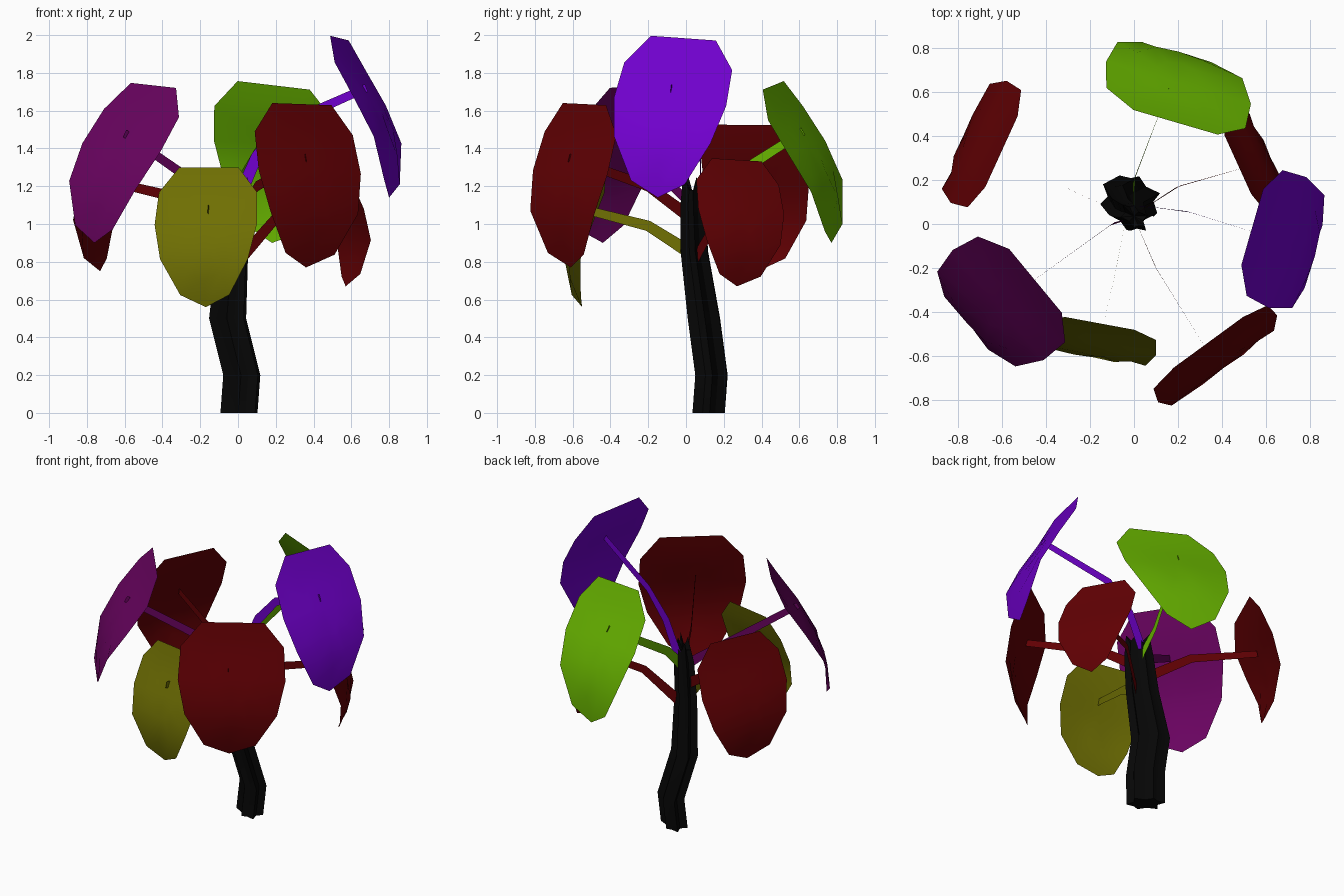
import bpy, math
from mathutils import Vector as V

if "Cube" in bpy.data.objects:
    bpy.data.objects.remove(bpy.data.objects["Cube"])


def material(name, rgb):
    m = bpy.data.materials.new(name)
    m.diffuse_color = (*rgb, 1)
    m.use_nodes = True
    m.node_tree.nodes["Principled BSDF"].inputs["Base Color"].default_value = m.diffuse_color
    return m


def add_mesh(name, verts, faces, mat, angle=40):
    me = bpy.data.meshes.new(name)
    me.from_pydata([tuple(v) for v in verts], [], faces)
    me.materials.append(mat)
    ob = bpy.data.objects.new(name, me)
    bpy.context.collection.objects.link(ob)
    bpy.context.view_layer.objects.active = ob
    ob.select_set(True)
    bpy.ops.object.shade_smooth_by_angle(angle=math.radians(angle))
    ob.select_set(False)
    return ob


# Leaf outline: (across as share of width, along from tip to top)
HALF = [(0.29, 1.0), (0.48, 0.82), (0.5, 0.58), (0.43, 0.33), (0.24, 0.08)]
OUTLINE = HALF + [(0, 0)] + [(-u, v) for u, v in reversed(HALF)]


def leaf(name, a, b, tip, width, mat):
    """Bulged leaf blade from its two top corners and its tip."""
    a, b, tip = V(a), V(b), V(tip)
    up = (a + b) / 2 - tip
    across = (b - a)
    across = (across - across.project(up)).normalized()
    out = across.cross(up).normalized()
    if out.dot(V((tip.x, tip.y, 0))) < 0:
        out = -out

    def point(u, v):
        bulge = 0.62 * v * (1 - v) ** 2 - 0.04 * u * u
        return tip + across * u * width + up * v + out * bulge

    n = len(OUTLINE)
    verts = []
    for s in (1, 0.7, 0.35):
        verts += [point(u * s, 0.6 + (v - 0.6) * s) for u, v in OUTLINE]
    verts.append(point(0, 0.6))
    faces = []
    for i in range(n):
        j = (i + 1) % n
        faces += [(i, j, n + j, n + i), (n + i, n + j, 2 * n + j, 2 * n + i),
                  (2 * n + i, 2 * n + j, 3 * n)]
    if out.dot(across.cross(up)) > 0:
        faces = [f[::-1] for f in faces]
    add_mesh(name, verts, faces, mat)


def stalk(name, path, mat):
    """Upright flat ribbon following a path, tapering to the leaf."""
    path = [V(p) for p in path]
    verts = []
    for i, p in enumerate(path):
        d = path[min(i + 1, len(path) - 1)] - path[max(i - 1, 0)]
        side = d.cross(V((0, 0, 1))).normalized()
        h = side.cross(d).normalized() * (0.034 - 0.012 * i / (len(path) - 1))
        verts += [p + h, p - h]
    faces = [(2 * i, 2 * i + 1, 2 * i + 3, 2 * i + 2) for i in range(len(path) - 1)]
    add_mesh(name, verts, faces, mat)


violet = material("violet", (0.16, 0.0, 0.6))
green = material("green", (0.14, 0.46, 0.0))
red = material("dark_red", (0.12, 0.0, 0.001))
plum = material("plum", (0.14, 0.001, 0.115))
olive = material("olive", (0.16, 0.16, 0.001))
bark = material("bark", (0.002, 0.002, 0.002))

# name, top corner, top corner, tip, width, colour, stalk path
LEAVES = [
    ("right", (0.49, -0.2, 1.99), (0.59, 0.17, 1.98), (0.8, -0.15, 1.14), 0.62, violet,
     [(0, 0.08, 1.13), (0.1, 0.075, 1.36), (0.25, 0.055, 1.53), (0.68, -0.08, 1.72)]),
    ("back", (0.33, 0.42, 1.73), (0.05, 0.51, 1.74), (0.18, 0.77, 0.9), 0.69, green,
     [(0, 0.03, 1.05), (0, 0.2, 1.22), (0.16, 0.62, 1.49)]),
    ("front_right", (0.15, -0.68, 1.63), (0.53, -0.4, 1.64), (0.36, -0.61, 0.77), 0.67, red,
     [(0, 0.03, 1.03), (0.1, -0.2, 1.2), (0.36, -0.62, 1.35)]),
    ("front_left", (-0.57, -0.12, 1.74), (-0.33, -0.4, 1.73), (-0.76, -0.44, 0.9), 0.65, plum,
     [(0, 0.03, 1.05), (-0.1, 0, 1.13), (-0.6, -0.36, 1.48)]),
    ("front", (-0.29, -0.43, 1.3), (-0.02, -0.48, 1.3), (-0.17, -0.55, 0.56), 0.55, olive,
     [(-0.04, 0.02, 0.85), (-0.08, -0.2, 0.99), (-0.16, -0.55, 1.08)]),
    ("back_left", (-0.68, 0.16, 1.54), (-0.53, 0.5, 1.51), (-0.73, 0.38, 0.75), 0.61, red,
     [(-0.04, 0.04, 0.95), (-0.32, 0.17, 1.14), (-0.7, 0.36, 1.23)]),
    ("back_right", (0.54, 0.13, 1.34), (0.41, 0.41, 1.34), (0.57, 0.27, 0.67), 0.5, red,
     [(0, 0.04, 0.8), (0.2, 0.17, 1.03), (0.55, 0.27, 1.11)]),
]
for name, a, b, tip, width, mat, path in LEAVES:
    leaf(name + "_leaf", a, b, tip, width, mat)
    stalk(name + "_stalk", path, mat)

# Trunk: ridged oval cross-section along a crooked path (centre x, y, z, size)
RINGS = [(0.005, 0.12, 0, 1), (0.02, 0.135, 0.2, 1), (-0.055, 0.095, 0.5, 1),
         (-0.03, 0.045, 0.85, 0.85), (-0.01, 0.035, 1.1, 0.75), (0, 0.035, 1.2, 0.6)]
RIDGES = [1.1, 0.75, 1.2, 0.7, 1, 0.8, 1.1, 0.7, 1.2, 0.75, 1.05, 0.8]
n = len(RIDGES)
verts = []
for x, y, z, s in RINGS:
    for i, r in enumerate(RIDGES):
        major = 0.11 * s * r * math.cos(math.tau * i / n)
        minor = 0.07 * s * r * math.sin(math.tau * i / n)
        verts.append((x + (major + minor) * 0.707, y + (minor - major) * 0.707, z))
faces = [(k * n + i, k * n + (i + 1) % n, (k + 1) * n + (i + 1) % n, (k + 1) * n + i)
         for k in range(len(RINGS) - 1) for i in range(n)]
faces += [tuple(reversed(range(n)))]
# jagged broken top
for i in range(n):
    x, y, z = verts[(len(RINGS) - 1) * n + i]
    verts[(len(RINGS) - 1) * n + i] = (x, y, z + (0.05 if i % 3 == 0 else -0.02))
verts.append((0, 0.035, 1.17))
faces += [((len(RINGS) - 1) * n + i, (len(RINGS) - 1) * n + (i + 1) % n, len(verts) - 1)
          for i in range(n)]
add_mesh("trunk", verts, faces, bark, 30)
